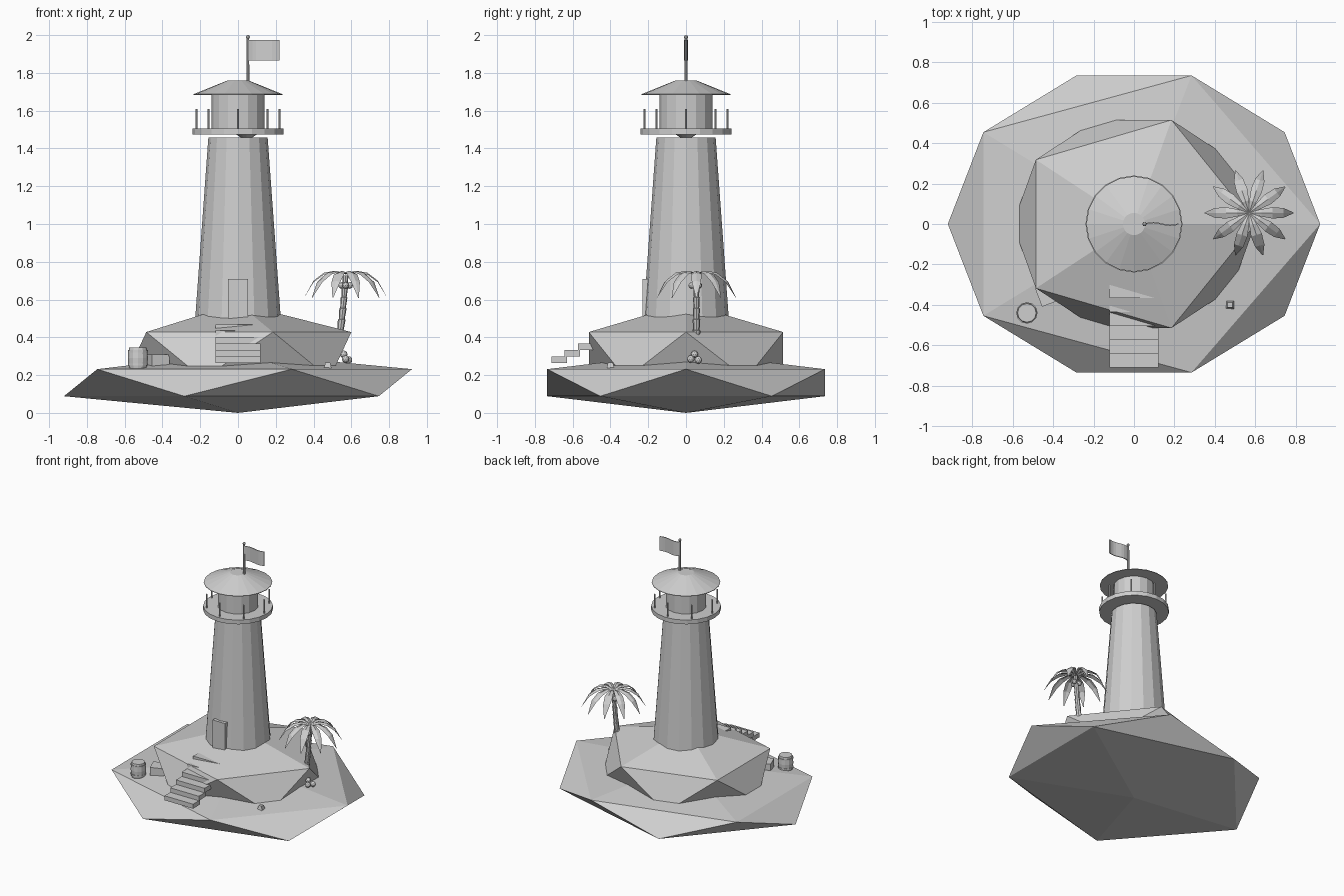
import bpy, bmesh, math
from mathutils import Matrix, Vector

cube = bpy.data.objects.get("Cube")
if cube:
    bpy.data.objects.remove(cube, do_unlink=True)

grey = bpy.data.materials.new("plain_grey")
grey.use_nodes = True
COLOUR = (0.62, 0.62, 0.62, 1)
grey.diffuse_color = COLOUR
grey.node_tree.nodes["Principled BSDF"].inputs["Base Color"].default_value = COLOUR


def finish(name, bm):
    bmesh.ops.recalc_face_normals(bm, faces=bm.faces)
    mesh = bpy.data.meshes.new(name)
    bm.to_mesh(mesh)
    bm.free()
    mesh.materials.append(grey)
    obj = bpy.data.objects.new(name, mesh)
    bpy.context.collection.objects.link(obj)
    return obj


def ico(name, loc, scale, level=1):
    bm = bmesh.new()
    m = Matrix.Translation(loc) @ Matrix.Diagonal((*scale, 1))
    bmesh.ops.create_icosphere(bm, subdivisions=level, radius=1, matrix=m)
    return finish(name, bm)


def box(name, loc, size, turn=0):
    bm = bmesh.new()
    m = Matrix.Translation(loc) @ Matrix.Rotation(turn, 4, "Z") @ Matrix.Diagonal((*size, 1))
    bmesh.ops.create_cube(bm, size=1, matrix=m)
    return finish(name, bm)


def sweep(name, rings, sides, x=0, y=0):
    """Closed solid through (radius, z) or (radius, z, dx, dy) rings."""
    bm = bmesh.new()
    loops = []
    for r, z, *shift in rings:
        dx, dy = shift or (0, 0)
        loops.append([bm.verts.new((x + dx + r * math.cos(math.tau * i / sides),
                                    y + dy + r * math.sin(math.tau * i / sides), z))
                      for i in range(sides)])
    for a, b in zip(loops, loops[1:]):
        for i in range(sides):
            j = (i + 1) % sides
            bm.faces.new((a[i], a[j], b[j], b[i]))
    bm.faces.new(loops[0][::-1])
    bm.faces.new(loops[-1])
    return finish(name, bm)


# Island: two squashed faceted rocks
ico("island_base", (0, 0, 0.16), (1.03, 0.864, 0.16))
ico("upper_rock", (0, 0, 0.305), (0.671, 0.605, 0.275))

# Tower, gallery and lantern room
sweep("tower", [(0.228, 0.48), (0.157, 1.458)], 16)
sweep("gallery_support", [(0.03, 1.458), (0.065, 1.48)], 12, 0.045)
sweep("gallery", [(0.24, 1.474), (0.24, 1.506)], 20)
sweep("lantern_room", [(0.141, 1.5), (0.141, 1.69)], 16)
sweep("roof", [(0.236, 1.683), (0.236, 1.687), (0.055, 1.76)], 20)
for i in range(8):
    a = math.tau * i / 8
    sweep("railing_post", [(0.006, 1.5), (0.006, 1.61)], 6,
          0.22 * math.cos(a), 0.22 * math.sin(a))
box("door", (0, -0.208, 0.6), (0.104, 0.045, 0.22))

# Flag
sweep("flagpole", [(0.008, 1.73), (0.007, 1.99)], 8, 0.052)
ico("flagpole_ball", (0.052, 0, 1.99), (0.011, 0.011, 0.011), 2)
bm = bmesh.new()
N = 8
columns = []
for i in range(N + 1):
    t = i / N
    x, y = 0.055 + 0.165 * t, 0.007 * math.sin(t * math.tau)
    columns.append([bm.verts.new((x, y, z)) for z in (1.865, 1.973)])
for (a, b), (c, d) in zip(columns, columns[1:]):
    bm.faces.new((a, c, d, b))
flag = finish("flag", bm)
thick = flag.modifiers.new("thickness", "SOLIDIFY")
thick.thickness = 0.006
thick.offset = 0

# Stairs climbing the rock
for i in range(6):
    box("stair_step", (0, -0.67 + 0.069 * i, 0.282 + 0.034 * i), (0.24, 0.082, 0.034))

# Barrel, crate and small block
BX, BY = -0.53, -0.44
sweep("barrel", [(0.045, 0.23), (0.051, 0.26), (0.053, 0.29), (0.051, 0.32),
                 (0.046, 0.345)], 12, BX, BY)
for z in (0.25, 0.32):
    sweep("barrel_hoop", [(0.053, z), (0.053, z + 0.012)], 12, BX, BY)
box("crate", (-0.426, -0.345, 0.26), (0.1, 0.1, 0.1), math.radians(21))
block = box("small_block", (0.475, -0.4, 0.25), (0.042, 0.042, 0.036))
for v in block.data.vertices:
    if v.co.z > 0.25:
        v.co.x = 0.475 + (v.co.x - 0.475) * 0.6
        v.co.y = -0.4 + (v.co.y + 0.4) * 0.6

# Palm trunk: flared segments leaning outwards
PX, PY = 0.57, 0.055
rings = []
SEGMENTS = 6
for i in range(SEGMENTS):
    for step, flare in ((0, 0.85), (0.97, 1.1)):
        t = (i + step) / SEGMENTS
        rings.append(((0.021 - 0.007 * t) * flare, 0.38 + 0.35 * t,
                      -0.035 * (1 - t) ** 1.3, 0))
sweep("palm_trunk", rings, 8, PX, PY)

# Palm fronds: folded leaves arching down, as (distance, height, half width)
FROND = [(0.0, 0.735, 0.004), (0.06, 0.752, 0.018), (0.115, 0.742, 0.028),
         (0.17, 0.7, 0.024), (0.22, 0.61, 0.002)]
for k in range(10):
    bm = bmesh.new()
    m = Matrix.Translation((PX, PY, 0)) @ Matrix.Rotation(math.tau * k / 10, 4, "Z")
    rows = [[bm.verts.new(m @ Vector((r, s * w, z - abs(s) * w * 0.35))) for s in (-1, 0, 1)]
            for r, z, w in FROND]
    for a, b in zip(rows, rows[1:]):
        for i in (0, 1):
            bm.faces.new((a[i], b[i], b[i + 1], a[i + 1]))
    finish("palm_frond", bm)

# Coconuts in the crown and on the ground
for i in range(3):
    a = math.tau * i / 3 + 0.5
    ico("coconut", (PX + 0.024 * math.cos(a), PY + 0.024 * math.sin(a), 0.675),
        (0.018, 0.018, 0.018), 2)
for x, y, z in ((0.585, 0.065, 0.28), (0.57, 0.025, 0.285), (0.56, 0.045, 0.31)):
    ico("fallen_coconut", (x, y, z), (0.02, 0.02, 0.02), 2)
